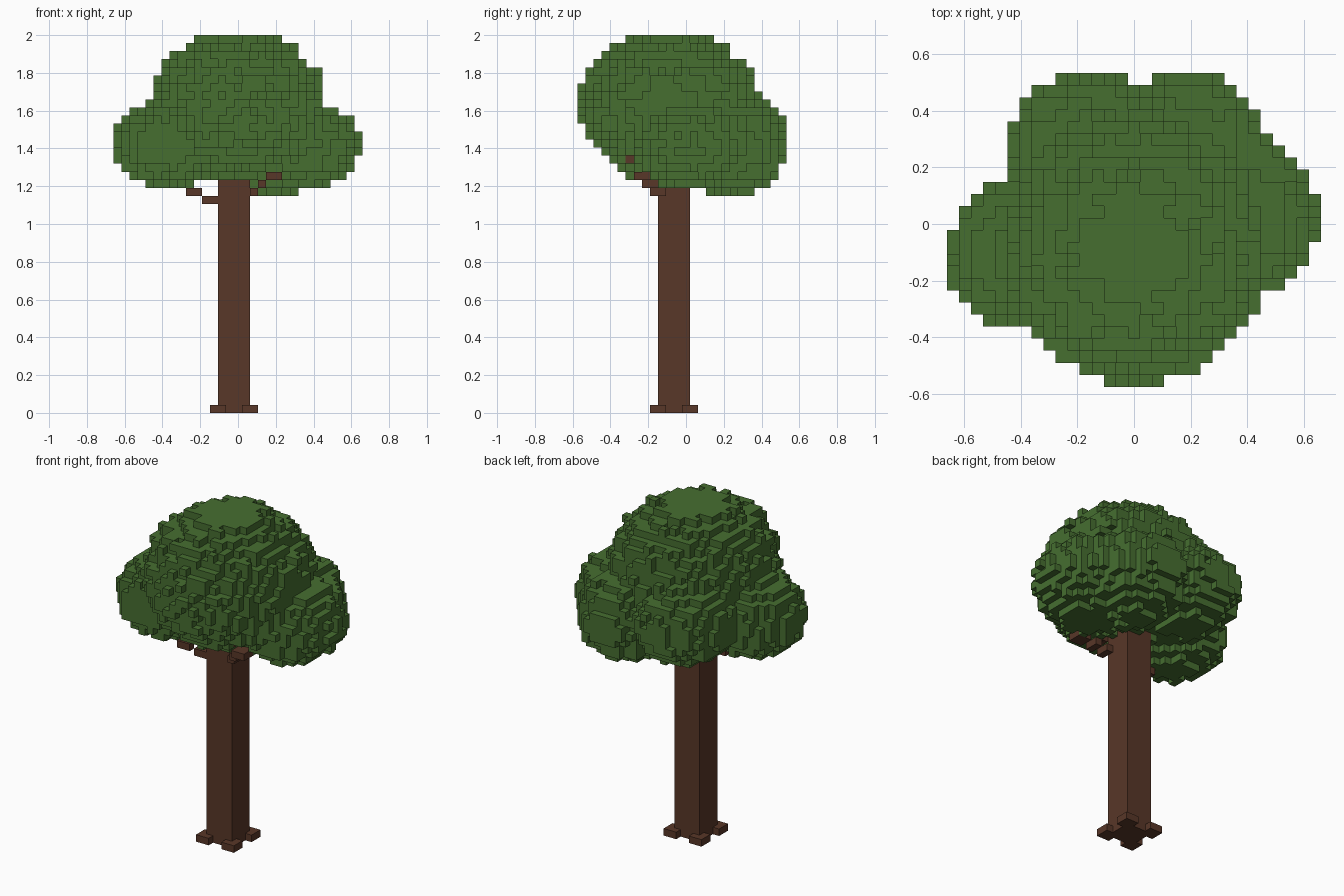
import bpy, bmesh, random
from mathutils import Vector

random.seed(4)
NX, NY, NZ = 31, 27, 47          # block grid
S = 2 / NZ                       # block size
ORIGIN = Vector((-NX * S / 2, -NY * S / 2, 0))

old = bpy.data.objects.get("Cube")
if old:
    bpy.data.objects.remove(old)


def material(name, rgb):
    m = bpy.data.materials.new(name)
    m.use_nodes = True
    m.diffuse_color = (*rgb, 1)
    m.node_tree.nodes["Principled BSDF"].inputs["Base Color"].default_value = (*rgb, 1)
    return m


bark = material("bark brown", (0.098, 0.038, 0.021))
leaf = material("leaf green", (0.061, 0.156, 0.030))

SIDES = [Vector(d) for d in ((1, 0, 0), (-1, 0, 0), (0, 1, 0), (0, -1, 0), (0, 0, 1), (0, 0, -1))]


def block_object(name, cells, mat):
    """Skin a set of grid cells with their outer square faces."""
    bm = bmesh.new()
    for c in cells:
        mid = Vector(c) + Vector((0.5, 0.5, 0.5))
        for n in SIDES:
            if tuple(int(v) for v in Vector(c) + n) in cells:
                continue
            u = Vector((n.y, n.z, n.x))
            w = n.cross(u)
            corners = [mid + (n + a * u + b * w) / 2 for a, b in ((1, 1), (-1, 1), (-1, -1), (1, -1))]
            bm.faces.new([bm.verts.new(ORIGIN + p * S) for p in corners])
    bmesh.ops.remove_doubles(bm, verts=bm.verts, dist=S / 100)
    bmesh.ops.recalc_face_normals(bm, faces=bm.faces)
    mesh = bpy.data.meshes.new(name)
    bm.to_mesh(mesh)
    bm.free()
    mesh.materials.append(mat)
    obj = bpy.data.objects.new(name, mesh)
    bpy.context.collection.objects.link(obj)


def box(i, j, k, di=1, dj=1, dk=1):
    return {(a, b, c) for a in range(i, i + di) for b in range(j, j + dj) for c in range(k, k + dk)}


# Trunk with a root block at each corner
trunk = box(13, 10, 0, 4, 4, 30)
for i in (12, 16):
    for j in (9, 13):
        trunk |= box(i, j, 0, 2, 2)

# Branches stepping up into the leaves
right_branch = box(11, 10, 26, 2) | box(9, 9, 27, 2)
left_branch = (box(17, 9, 27, 1, 2) | box(18, 8, 28, 1, 2) | box(19, 7, 29, 2, 2)
               | box(17, 9, 29) | box(19, 6, 31))

# Crown lobes: centre and radii
lobes = [
    ((0.0, -0.085, 1.63), (0.455, 0.468, 0.385)),    # main dome
    ((-0.385, -0.11, 1.425), (0.272, 0.275, 0.235)), # right side
    ((0.335, 0.03, 1.415), (0.31, 0.30, 0.235)),     # left side
    ((0.20, 0.24, 1.405), (0.275, 0.295, 0.25)),     # back left
    ((-0.17, 0.24, 1.465), (0.285, 0.295, 0.235)),   # back right
]
wood = trunk | right_branch | left_branch
crown = set()
for c in box(0, 0, 25, NX, NY, NZ - 25) - wood:
    p = ORIGIN + (Vector(c) + Vector((0.5, 0.5, 0.5))) * S
    edge = 1 + random.uniform(-0.05, 0.05)           # ragged leaf surface
    for centre, radii in lobes:
        d = Vector([(a - b) / r for a, b, r in zip(p, centre, radii)])
        if d.length < edge:
            crown.add(c)
            break

# Drop blocks that touch nothing
crown = {c for c in crown
         if any(tuple(int(v) for v in Vector(c) + n) in crown for n in SIDES)}

block_object("trunk", trunk, bark)
block_object("right_branch", right_branch, bark)
block_object("left_branch", left_branch, bark)
block_object("crown", crown, leaf)
